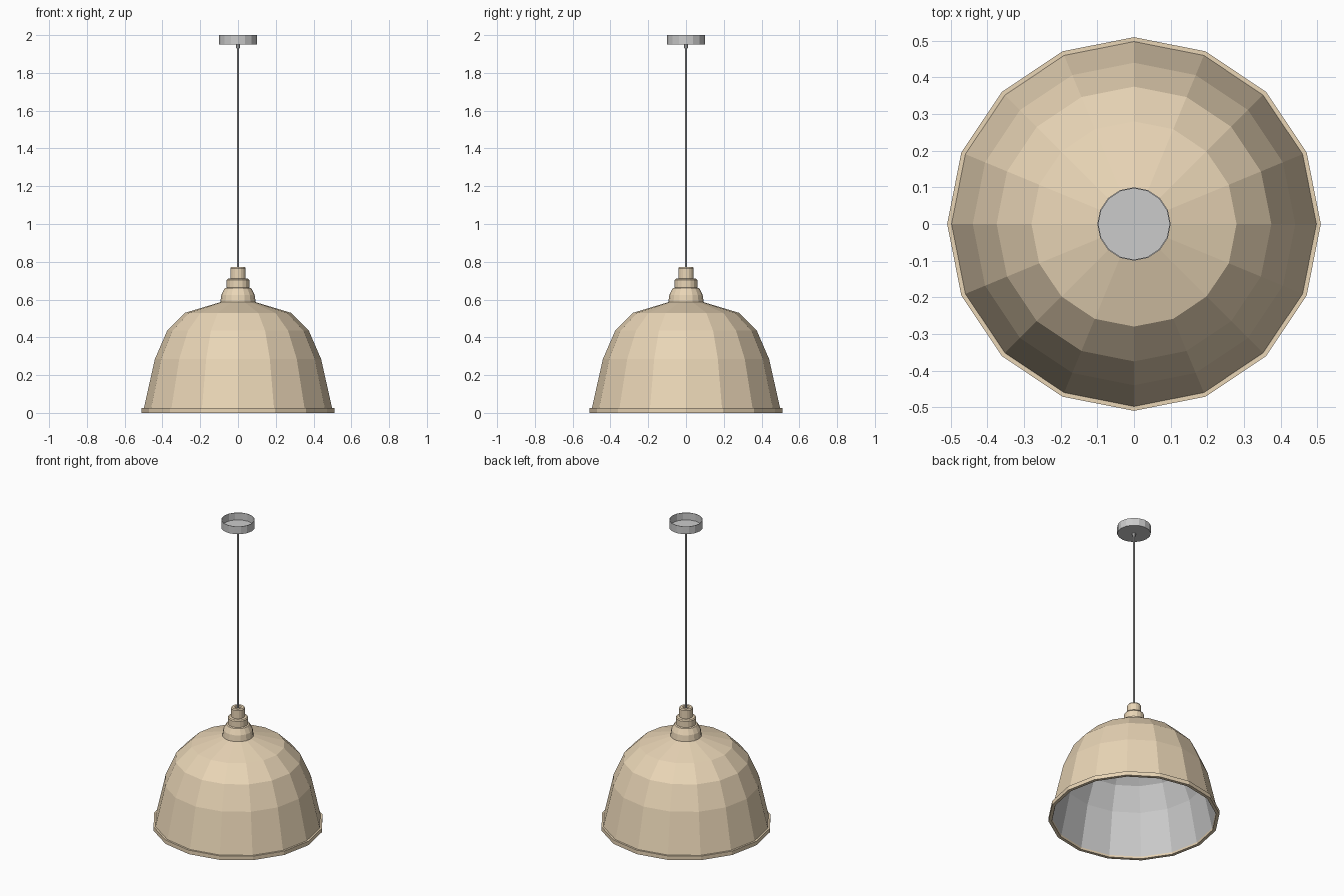
import bpy, bmesh, math

if "Cube" in bpy.data.objects:
    bpy.data.objects.remove(bpy.data.objects["Cube"])

SIDES = 16

tan = bpy.data.materials.new("tan_enamel")
tan.diffuse_color = (0.82, 0.67, 0.47, 1)
tan.use_nodes = True
tan.node_tree.nodes["Principled BSDF"].inputs["Base Color"].default_value = tan.diffuse_color


def lathe(name, profile, mat=None, sides=SIDES, flip=False):
    """Revolve (radius, z) points around z; radius 0 makes a pole."""
    bm = bmesh.new()
    rings = []
    for r, z in profile:
        if r == 0:
            rings.append([bm.verts.new((0, 0, z))] * sides)
        else:
            rings.append([bm.verts.new((r * math.cos(2 * math.pi * i / sides),
                                        r * math.sin(2 * math.pi * i / sides), z))
                          for i in range(sides)])
    for a, b in zip(rings, rings[1:]):
        for i in range(sides):
            j = (i + 1) % sides
            quad = list(dict.fromkeys((a[i], a[j], b[j], b[i])))
            if flip:
                quad.reverse()
            bm.faces.new(quad)
    mesh = bpy.data.meshes.new(name)
    bm.to_mesh(mesh)
    bm.free()
    obj = bpy.data.objects.new(name, mesh)
    bpy.context.collection.objects.link(obj)
    if mat:
        mesh.materials.append(mat)
    return obj


# Faceted dome with its rolled bottom rim
lathe("shade_outer", [(0.487, 0.012), (0.49, 0), (0.51, 0), (0.51, 0.026), (0.498, 0.026),
                      (0.44, 0.285), (0.375, 0.435), (0.28, 0.53), (0.09, 0.587)], tan)

# Grey lining inside the dome
lathe("shade_lining", [(0.487, 0.012), (0.43, 0.28), (0.367, 0.427),
                       (0.275, 0.52), (0.09, 0.575), (0, 0.575)], flip=True)

# Stepped lamp holder on top of the dome
lathe("lamp_holder", [(0.094, 0.583), (0.088, 0.625), (0.07, 0.66), (0.06, 0.663),
                      (0.06, 0.703), (0.055, 0.71), (0.041, 0.712), (0.041, 0.765),
                      (0.036, 0.772), (0.02, 0.772), (0.018, 0.76), (0, 0.76)], tan)

# Hanging cord
lathe("cord", [(0.0065, 0.755), (0.0065, 1.952), (0, 1.952)], sides=8)

# Ceiling cup, open at the top, with a small cord grip below
lathe("ceiling_cup", [(0, 1.95), (0.1, 1.95), (0.1, 2.0), (0.097, 2.0),
                      (0.097, 1.953), (0, 1.953)])
lathe("cord_grip", [(0, 1.93), (0.009, 1.93), (0.012, 1.951), (0.012, 1.956), (0, 1.956)], sides=8)
